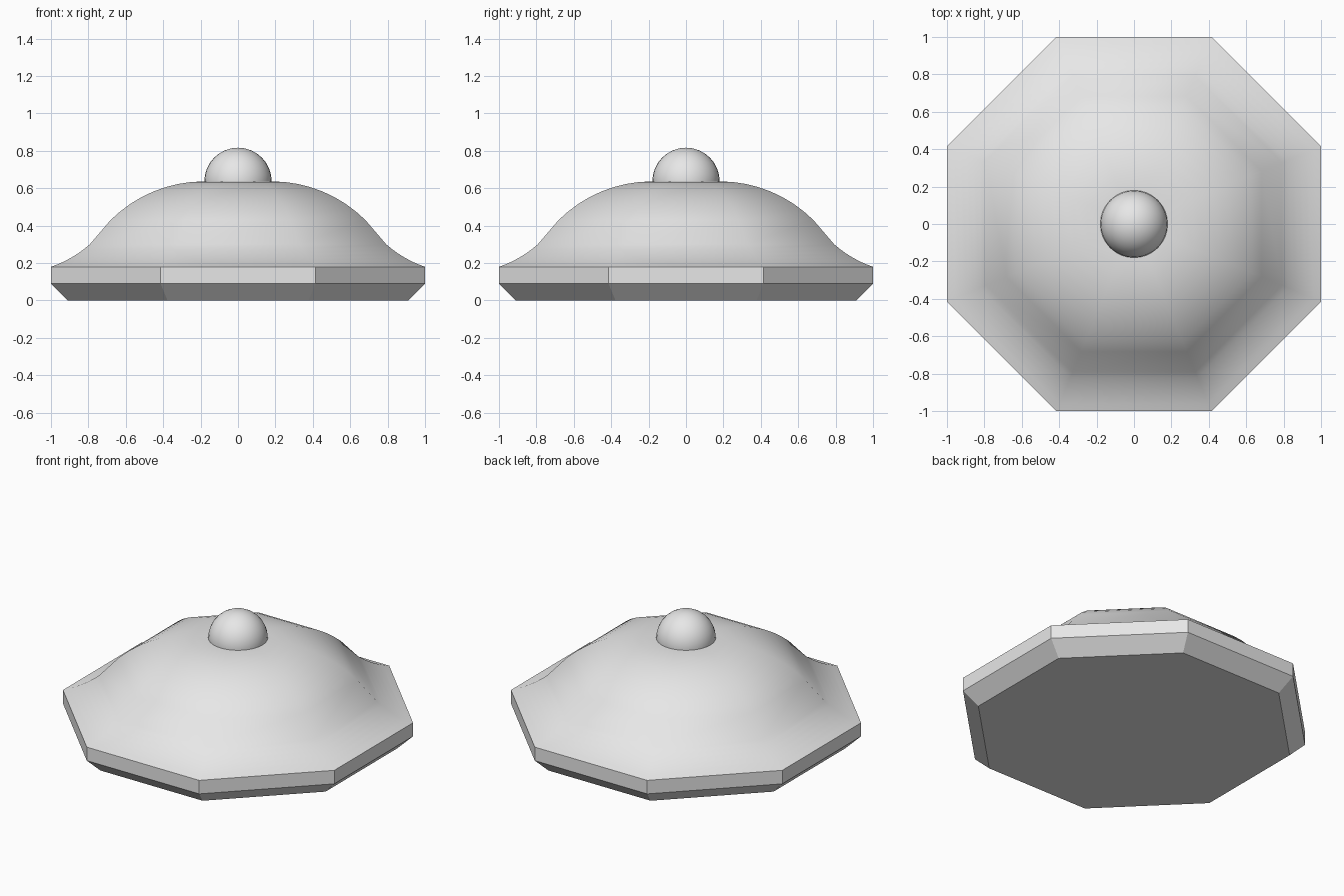
import bpy
import bmesh
from math import sin, cos, pi, radians

cube = bpy.data.objects.get("Cube")
if cube:
    bpy.data.objects.remove(cube, do_unlink=True)

SIDES = 8
grey = bpy.data.materials.new("light grey")
grey.use_nodes = True
grey.diffuse_color = (0.8, 0.8, 0.8, 1)
grey.node_tree.nodes["Principled BSDF"].inputs["Base Color"].default_value = (0.8, 0.8, 0.8, 1)


def arc(cx, cz, radius, start, end, steps):
    """Profile points on a circle, angles in degrees."""
    angles = [radians(start + (end - start) * i / steps) for i in range(steps + 1)]
    return [(cx + radius * cos(a), cz + radius * sin(a)) for a in angles]


def finish(obj):
    obj.data.materials.append(grey)
    bpy.ops.object.select_all(action="DESELECT")
    obj.select_set(True)
    bpy.context.view_layer.objects.active = obj
    bpy.ops.object.shade_smooth_by_angle(angle=radians(30))


def octagon_loft(name, profile):
    """Stack octagonal rings given as (half width across flats, height)."""
    bm = bmesh.new()
    rings = []
    for apothem, z in profile:
        r = apothem / cos(pi / SIDES)
        rings.append([bm.verts.new((r * cos((i + 0.5) * 2 * pi / SIDES),
                                    r * sin((i + 0.5) * 2 * pi / SIDES), z))
                      for i in range(SIDES)])
    for low, high in zip(rings, rings[1:]):
        for i in range(SIDES):
            j = (i + 1) % SIDES
            bm.faces.new((low[i], low[j], high[j], high[i]))
    bm.faces.new(rings[0][::-1])
    bm.faces.new(rings[-1])
    bmesh.ops.recalc_face_normals(bm, faces=bm.faces)
    mesh = bpy.data.meshes.new(name)
    bm.to_mesh(mesh)
    bm.free()
    obj = bpy.data.objects.new(name, mesh)
    bpy.context.collection.objects.link(obj)
    finish(obj)


# Chamfered base and rim, concave flare, sloped band and rounded dome
base = [(0.91, 0), (1, 0.09)]
flare = arc(1.198, 0.76, 0.613, 251, 228.5, 6)
flare[0] = (1, 0.18)
dome = arc(0.18, -0.073, 0.71, 45, 90, 8)
octagon_loft("domed_body", base + flare + dome)

# Ball half sunk into the top of the dome
bpy.ops.mesh.primitive_uv_sphere_add(segments=32, ring_count=16, radius=0.18,
                                     location=(0, 0, 0.637))
ball = bpy.context.object
ball.name = "top_ball"
finish(ball)
